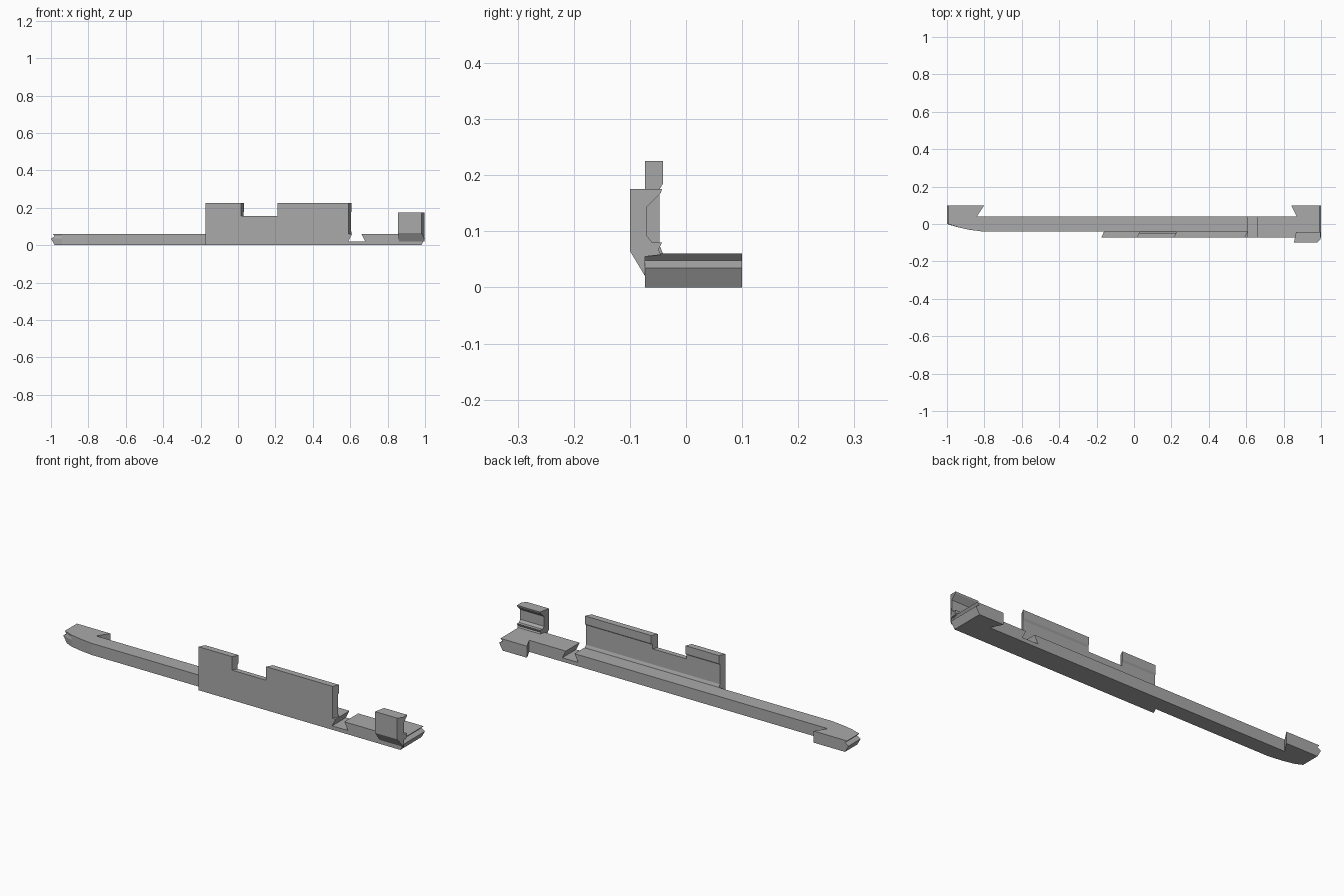
import bpy, bmesh

old = bpy.data.objects.get("Cube")
if old:
    bpy.data.objects.remove(old, do_unlink=True)

grey = bpy.data.materials.new("plain grey")
grey.use_nodes = True
colour = (0.4, 0.4, 0.4, 1)
grey.diffuse_color = colour
grey.node_tree.nodes["Principled BSDF"].inputs["Base Color"].default_value = colour


def loft(name, rings):
    """Closed solid through matching rings of points."""
    bm = bmesh.new()
    loops = [[bm.verts.new(p) for p in ring] for ring in rings]
    n = len(loops[0])
    for a, b in zip(loops, loops[1:]):
        for i in range(n):
            j = (i + 1) % n
            bm.faces.new((a[i], a[j], b[j], b[i]))
    bm.faces.new(loops[0][::-1])
    bm.faces.new(loops[-1])
    bmesh.ops.recalc_face_normals(bm, faces=bm.faces)
    mesh = bpy.data.meshes.new(name)
    bm.to_mesh(mesh)
    bm.free()
    mesh.materials.append(grey)
    obj = bpy.data.objects.new(name, mesh)
    bpy.context.collection.objects.link(obj)
    return obj


def cut(target, cutter):
    cutter.hide_render = True
    mod = target.modifiers.new("cut", "BOOLEAN")
    mod.operation = "DIFFERENCE"
    mod.solver = "EXACT"
    mod.object = cutter
    bpy.context.view_layer.objects.active = target
    bpy.ops.object.modifier_apply(modifier=mod.name)
    bpy.data.objects.remove(cutter, do_unlink=True)


def skew(y):
    """Sideways lean of the plate edges from front to back."""
    return 0.5 * (y + 0.073)


# Long bar with feet at the back and V-grooved ends
plan = [(-1, 0.1), (-1, 0), (-0.94, -0.018), (-0.88, -0.031), (-0.81, -0.04),
        (-0.16, -0.04), (-0.175, -0.073), (1, -0.073), (1, 0.1),
        (0.84, 0.1), (0.87, 0.04), (-0.84, 0.04), (-0.8, 0.1)]
layers = [(0, 0.02), (0.035, 0), (0.048, 0.02), (0.06, 0.008)]


def pull_in(x, d):
    return x - d if x > 0.95 else x + d if x < -0.95 else x


bar = loft("long_bar", [[(pull_in(x, d), y, z) for x, y in plan] for z, d in layers])

# Dovetail slot across the bar
slot = [(0.59, 0.02), (0.68, 0.02), (0.66, 0.06), (0.66, 0.1), (0.61, 0.1), (0.61, 0.06)]
cut(bar, loft("slot_cutter", [[(x, y, z) for x, z in slot] for y in (-0.2, 0.2)]))

# Upright plate with a shallow recess along its back
section = [(-0.073, 0.06), (-0.073, 0.225), (-0.041, 0.225), (-0.041, 0.185),
           (-0.047, 0.175), (-0.047, 0.075), (-0.041, 0.06)]
plate = loft("upright_plate", [[(x + skew(y), y, z) for y, z in section]
                               for x in (-0.175, 0.592)])

# Gap in the top of the plate
gap = [(x + skew(y), y) for x, y in ((0.017, -0.1), (0.212, -0.1), (0.212, 0), (0.017, 0))]
cut(plate, loft("gap_cutter", [[(x, y, z) for x, y in gap] for z in (0.155, 0.3)]))

# Hooked clip at the left end, with a slanted underside and cut corner
hook = [(-0.073, 0.02), (-0.085, 0.04), (-0.1, 0.065), (-0.1, 0.175), (-0.08, 0.175),
        (-0.043, 0.175), (-0.045, 0.168), (-0.07, 0.143), (-0.07, 0.092),
        (-0.06, 0.08), (-0.043, 0.08), (-0.049, 0.068), (-0.045, 0.058), (-0.073, 0.055)]
loft("hooked_clip", [[(0.855 + 0.2 * (y + 0.1), y, z) for y, z in hook],
                     [(min(0.998, 0.98 + 0.9 * (y + 0.1)), y, z) for y, z in hook]])
